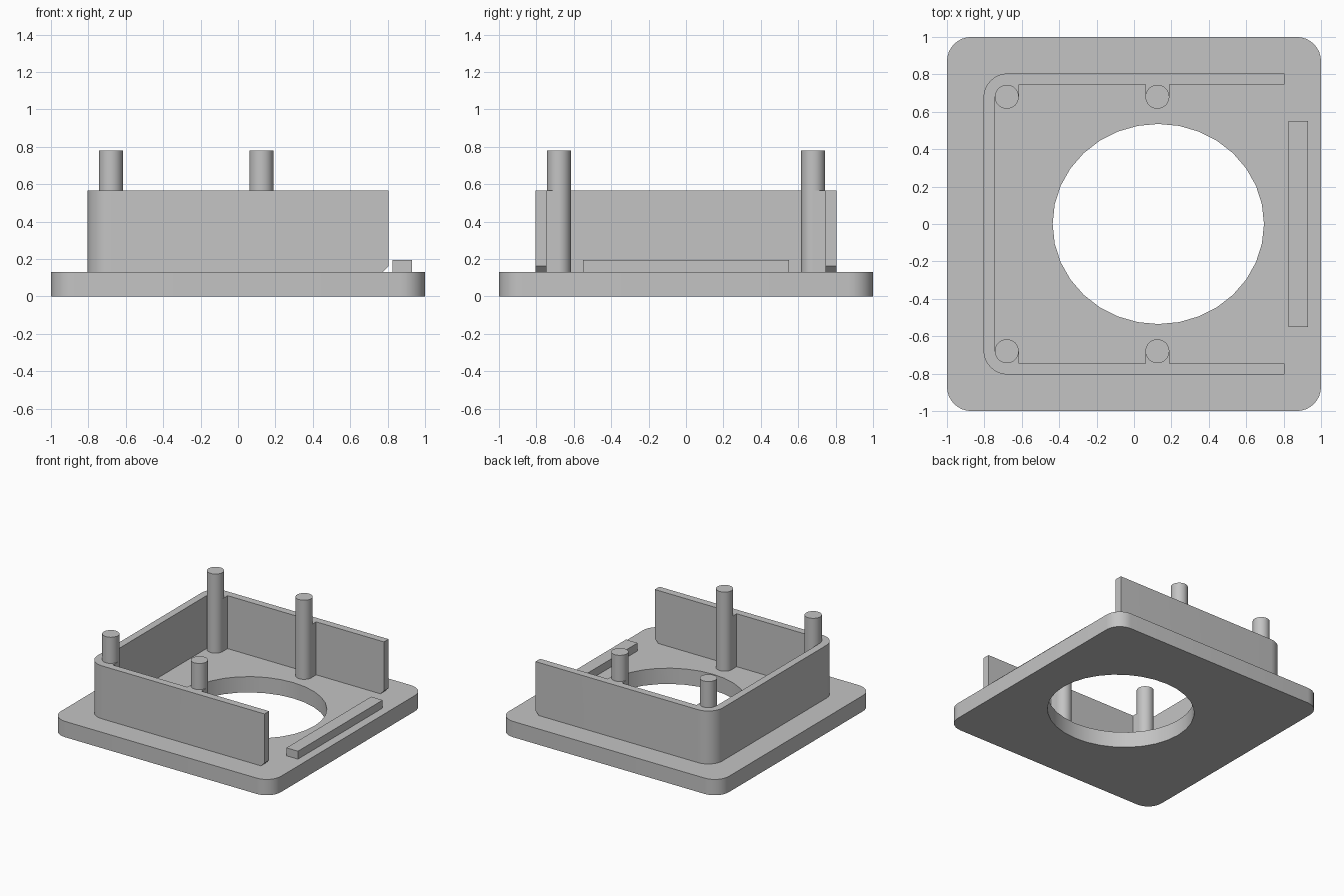
import bpy
import bmesh
from math import sin, cos, pi, radians

if "Cube" in bpy.data.objects:
    bpy.data.objects.remove(bpy.data.objects["Cube"], do_unlink=True)

GREY = (0.55, 0.55, 0.55, 1)
mat = bpy.data.materials.new("plain grey")
mat.use_nodes = True
mat.diffuse_color = GREY
mat.node_tree.nodes["Principled BSDF"].inputs["Base Color"].default_value = GREY

PLATE_TOP, WALL_TOP, POST_TOP = 0.13, 0.565, 0.78
OUT, INN = 0.805, 0.745
POST_R, POST_Y = 0.064, 0.68
POST_XS = (-0.68, 0.125)


def arc(cx, cy, rx, ry, start, end, steps):
    angles = [radians(start + (end - start) * i / steps) for i in range(steps + 1)]
    return [(cx + rx * cos(a), cy + ry * sin(a)) for a in angles]


def prism(name, outline, z0, z1, chamfer_x=None):
    """Extrude an outline upward; optionally chamfer bottom edges lying at chamfer_x."""
    bm = bmesh.new()
    face = bm.faces.new([bm.verts.new((x, y, z0)) for x, y in outline])
    top = bmesh.ops.extrude_face_region(bm, geom=[face], use_keep_orig=True)["geom"]
    for v in top:
        if isinstance(v, bmesh.types.BMVert):
            v.co.z = z1
    bmesh.ops.recalc_face_normals(bm, faces=bm.faces)
    if chamfer_x is not None:
        ends = [e for e in bm.edges if all(
            abs(v.co.x - chamfer_x) < 1e-4 and abs(v.co.z - z0) < 1e-4 for v in e.verts)]
        bmesh.ops.bevel(bm, geom=ends, offset=0.032, segments=1, affect='EDGES')
    mesh = bpy.data.meshes.new(name)
    bm.to_mesh(mesh)
    bm.free()
    mesh.materials.append(mat)
    obj = bpy.data.objects.new(name, mesh)
    bpy.context.collection.objects.link(obj)
    return obj


def activate(obj):
    bpy.ops.object.select_all(action='DESELECT')
    obj.select_set(True)
    bpy.context.view_layer.objects.active = obj


def smooth(obj):
    activate(obj)
    bpy.ops.object.shade_smooth_by_angle(angle=radians(30))


# Base plate with rounded corners and an oval opening
r = 0.13
corners = [(1, 1), (-1, 1), (-1, -1), (1, -1)]
outline = []
for i, (sx, sy) in enumerate(corners):
    outline += arc(sx * (1 - r), sy * (1 - r), r, r, 90 * i, 90 * i + 90, 8)
plate = prism("base_plate", outline, 0, PLATE_TOP)
cutter = prism("opening_cutter", arc(0.13, 0, 0.565, 0.535, 0, 360, 32)[:-1], -0.1, 0.3)
cut = plate.modifiers.new("opening", 'BOOLEAN')
cut.operation = 'DIFFERENCE'
cut.solver = 'EXACT'
cut.object = cutter
activate(plate)
bpy.ops.object.modifier_apply(modifier=cut.name)
bpy.data.objects.remove(cutter, do_unlink=True)
smooth(plate)

# Three-sided wall, with webs that join the posts to it
half = [(-INN, POST_Y)]
for px in POST_XS:
    if px > -0.5:
        half += [(px - POST_R, INN), (px - POST_R, POST_Y)]
    half += [(px + POST_R, POST_Y), (px + POST_R, INN)]
half += [(OUT, INN), (OUT, OUT)]
half += arc(-OUT + r, OUT - r, r, r, 90, 180, 8)
wall = prism("wall", half + [(x, -y) for x, y in reversed(half)],
             PLATE_TOP, WALL_TOP, chamfer_x=OUT)
smooth(wall)

# Four posts
for side, name in ((-1, "front"), (1, "back")):
    for px, place in zip(POST_XS, ("corner", "middle")):
        circle = arc(px, side * POST_Y, POST_R, POST_R, 0, 360, 32)[:-1]
        smooth(prism(f"{name}_{place}_post", circle, PLATE_TOP, POST_TOP))

# Low bar beside the open side
prism("side_bar", [(0.825, -0.55), (0.93, -0.55), (0.93, 0.55), (0.825, 0.55)],
      PLATE_TOP, 0.195)
